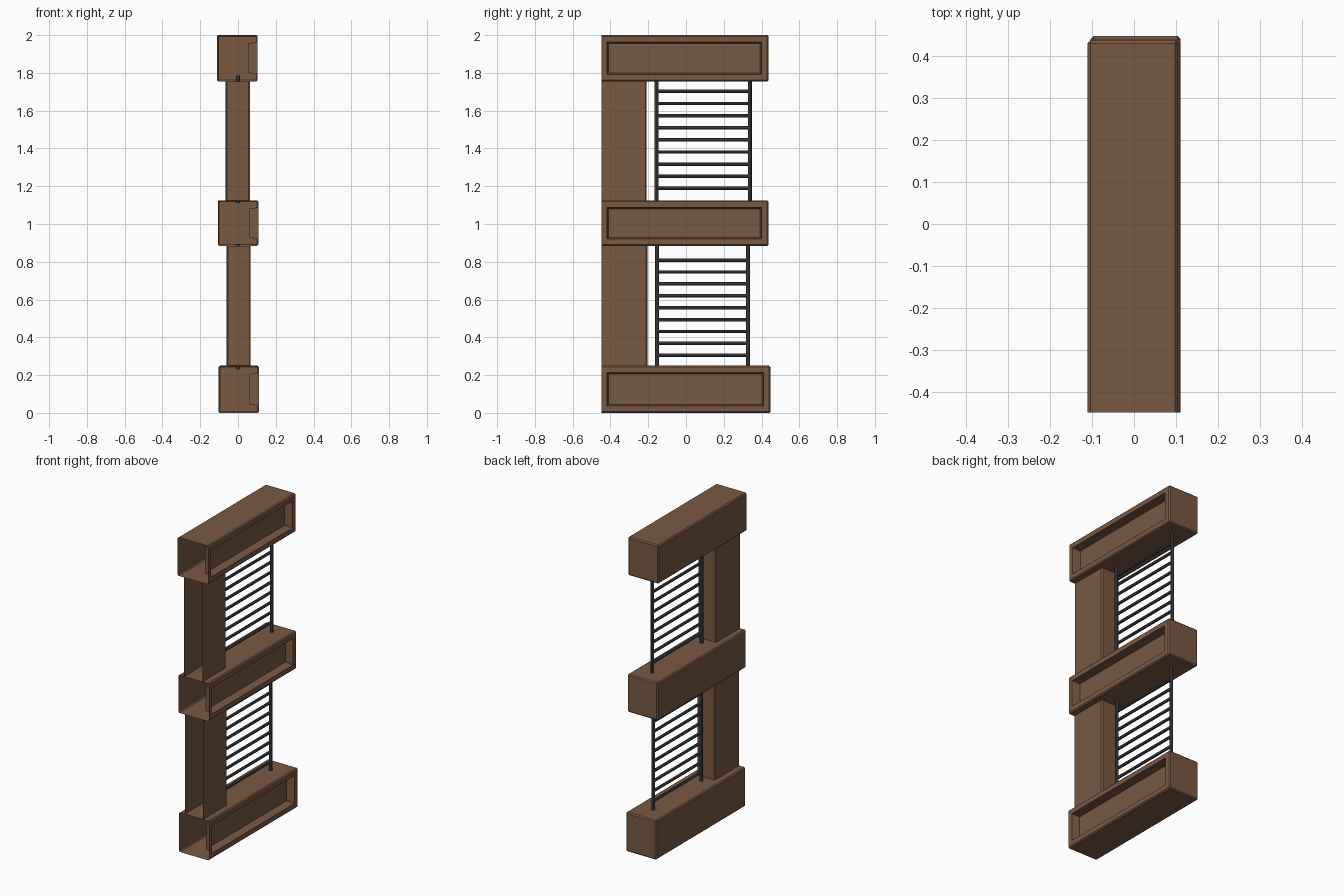
import bpy, bmesh
from mathutils import Vector, Matrix

if "Cube" in bpy.data.objects:
    bpy.data.objects.remove(bpy.data.objects["Cube"])


def material(name, rgb):
    m = bpy.data.materials.new(name)
    m.diffuse_color = (*rgb, 1)
    m.use_nodes = True
    m.node_tree.nodes["Principled BSDF"].inputs["Base Color"].default_value = m.diffuse_color
    return m


WOOD = material("brown panel", (0.19, 0.10, 0.055))
METAL = material("dark grey metal", (0.06, 0.064, 0.07))
FRONT = -0.448


def finish(bm, name, mat):
    me = bpy.data.meshes.new(name)
    bm.to_mesh(me)
    bm.free()
    me.materials.append(mat)
    ob = bpy.data.objects.new(name, me)
    bpy.context.collection.objects.link(ob)
    return ob


def shell(name, x0, x1, y1, z0, z1, recess=False, post=False):
    """Chamfered hollow box, open on the front; optional recess on +x."""
    bm = bmesh.new()
    bmesh.ops.create_cube(bm, size=1)
    for v in bm.verts:
        v.co = Vector((x1 if v.co.x > 0 else x0,
                       y1 if v.co.y > 0 else FRONT,
                       z1 if v.co.z > 0 else z0))
    if post:
        edges = [e for e in bm.edges if abs(e.verts[0].co.z - e.verts[1].co.z) > 0.1
                 and e.verts[0].co.y > FRONT + 0.01]
    else:
        edges = [e for e in bm.edges if any(v.co.y > FRONT + 0.01 for v in e.verts)]
    bmesh.ops.bevel(bm, geom=edges, offset=0.007, segments=1, affect='EDGES')
    bm.normal_update()
    # open front (posts are also open where they meet the beams)
    doomed = [f for f in bm.faces if f.normal.y < -0.9
              or (post and abs(f.normal.z) > 0.9)]
    bmesh.ops.delete(bm, geom=doomed, context='FACES')
    if recess:
        face = max(bm.faces, key=lambda f: f.normal.x * f.calc_area())
        bmesh.ops.inset_individual(bm, faces=[face], thickness=0.042)
        bmesh.ops.inset_individual(bm, faces=[face], thickness=0.011)
        for v in face.verts:
            v.co.x -= 0.05
    return finish(bm, name, WOOD)


def rod(bm, a, b, r, sides=8):
    a, b = Vector(a), Vector(b)
    d = b - a
    rot = d.to_track_quat('Z', 'Y').to_matrix().to_4x4()
    bmesh.ops.create_cone(bm, cap_ends=True, segments=sides, radius1=r, radius2=r,
                          depth=d.length, matrix=Matrix.Translation((a + b) / 2) @ rot)


def ladder(name, ya, yb, z0, z1, first, step):
    """Two uprights with nine rungs."""
    bm = bmesh.new()
    for y in (ya, yb):
        rod(bm, (0, y, z0), (0, y, z1), 0.0105)
    for i in range(9):
        z = first + i * step
        rod(bm, (0, ya, z), (0, yb, z), 0.009)
    finish(bm, name, METAL)


# horizontal beams
shell("bottom_beam", -0.103, 0.111, 0.447, 0.0, 0.25, recess=True)
shell("middle_beam", -0.107, 0.108, 0.437, 0.884, 1.125, recess=True)
shell("top_beam", -0.111, 0.104, 0.437, 1.755, 2.0, recess=True)

# posts between the beams
shell("lower_post", -0.061, 0.067, -0.205, 0.25, 0.884, post=True)
shell("upper_post", -0.065, 0.063, -0.208, 1.125, 1.755, post=True)

# metal grilles
ladder("lower_grille", -0.153, 0.329, 0.23, 0.895, 0.305, 0.063)
ladder("upper_grille", -0.156, 0.338, 1.112, 1.785, 1.189, 0.0641)
